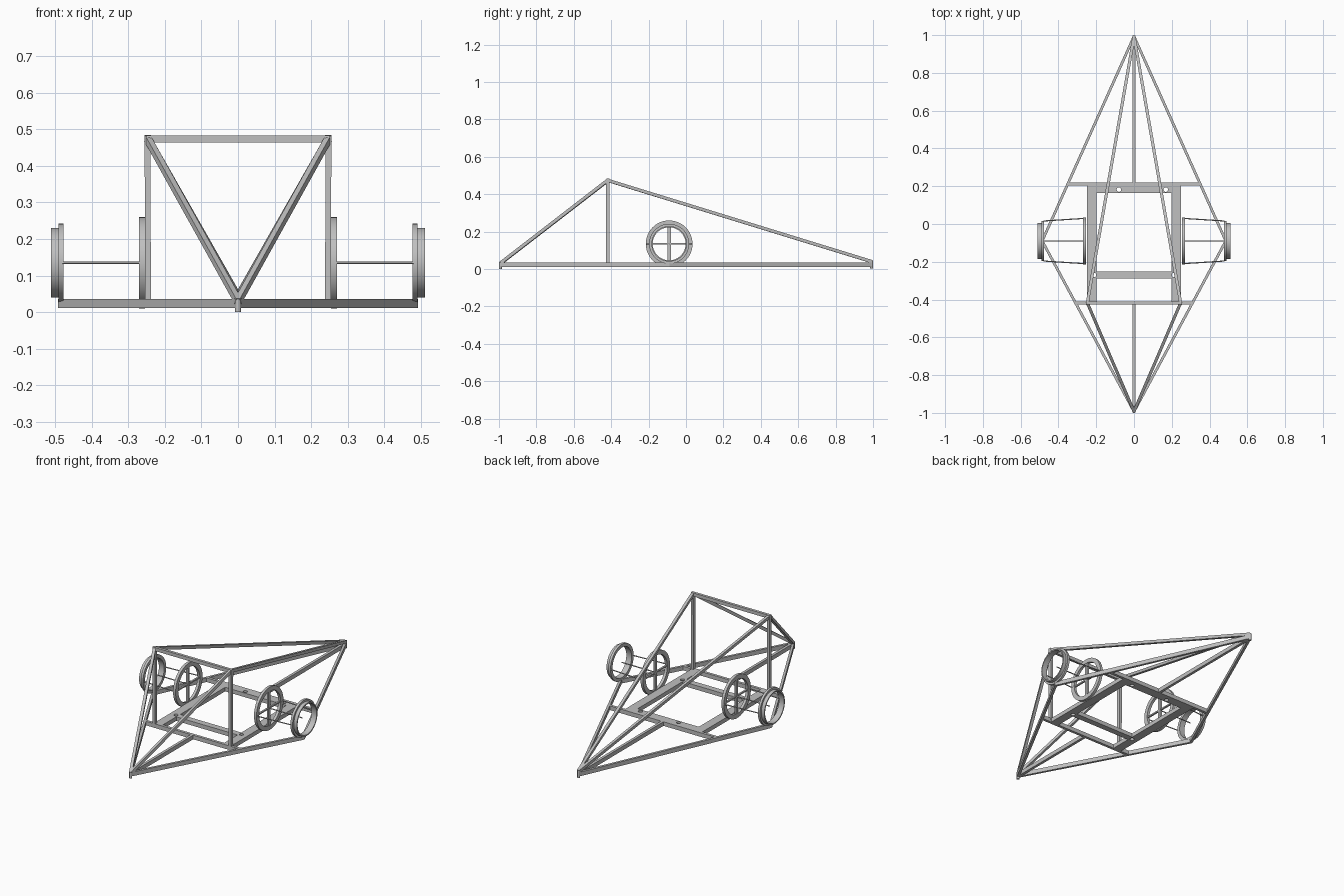
import bpy, bmesh, math
from mathutils import Vector, Matrix

if "Cube" in bpy.data.objects:
    bpy.data.objects.remove(bpy.data.objects["Cube"], do_unlink=True)

GREY = (0.53, 0.53, 0.53, 1)
steel = bpy.data.materials.new("grey_steel")
steel.use_nodes = True
steel.diffuse_color = GREY
steel.node_tree.nodes["Principled BSDF"].inputs["Base Color"].default_value = GREY


def finish(name, bm, smooth=False):
    mesh = bpy.data.meshes.new(name)
    bmesh.ops.recalc_face_normals(bm, faces=bm.faces)
    bm.to_mesh(mesh)
    bm.free()
    mesh.materials.append(steel)
    obj = bpy.data.objects.new(name, mesh)
    bpy.context.collection.objects.link(obj)
    if smooth:
        bpy.ops.object.select_all(action="DESELECT")
        obj.select_set(True)
        bpy.context.view_layer.objects.active = obj
        bpy.ops.object.shade_smooth_by_angle(angle=math.radians(35))
    return obj


def beam(name, start, end, width, height):
    """Rectangular bar between two points, its height kept upright."""
    a, b = Vector(start), Vector(end)
    along = (b - a).normalized()
    guide = Vector((0, 0, 1)) if abs(along.z) < 0.95 else Vector((0, 1, 0))
    side = guide.cross(along).normalized()
    up = along.cross(side)
    frame = Matrix((side * width, along * (b - a).length, up * height)).transposed().to_4x4()
    bm = bmesh.new()
    bmesh.ops.create_cube(bm, size=1, matrix=Matrix.Translation((a + b) / 2) @ frame)
    return finish(name, bm)


def rod(name, start, end, radius):
    a, b = Vector(start), Vector(end)
    turn = (b - a).to_track_quat("Z", "Y").to_matrix().to_4x4()
    bm = bmesh.new()
    bmesh.ops.create_cone(bm, cap_ends=True, segments=12, radius1=radius, radius2=radius,
                          depth=(b - a).length, matrix=Matrix.Translation((a + b) / 2) @ turn)
    return finish(name, bm, True)


def ring(name, profile, centre):
    """Closed (x, radius) profile turned around the x axis."""
    bm = bmesh.new()
    verts = [bm.verts.new((x, 0, r)) for x, r in profile]
    edges = [bm.edges.new((verts[i - 1], verts[i])) for i in range(len(verts))]
    bmesh.ops.spin(bm, geom=verts + edges, cent=(0, 0, 0), axis=(1, 0, 0),
                   angle=math.tau, steps=48, use_merge=True)
    bmesh.ops.remove_doubles(bm, verts=bm.verts, dist=1e-5)
    bmesh.ops.translate(bm, verts=bm.verts, vec=centre)
    return finish(name, bm, True)


def drill(obj, points):
    """Round through-holes in a flat bar."""
    for x, y in points:
        cutter = rod("hole_cutter", (x, y, -0.1), (x, y, 0.1), 0.012)
        cutter.hide_render = True
        cutter.hide_viewport = True
        mod = obj.modifiers.new("hole", "BOOLEAN")
        mod.operation = "DIFFERENCE"
        mod.solver = "EXACT"
        mod.object = cutter


BASE, TALL, TUBE = 0.024, 0.024, 0.016
FRONT, BACK = -0.418, 0.212
HUB_Y, HUB_Z = -0.09, 0.135

# Floor frame
beam("rear_cross_bar", (-0.352, BACK, BASE), (0.352, BACK, BASE), TUBE, TALL)
beam("front_cross_bar", (-0.312, FRONT, BASE), (0.312, FRONT, BASE), TUBE, TALL)
beam("rear_spine", (0, BACK, BASE), (0, 0.99, BASE), TUBE, TALL)
beam("front_spine", (0, -0.99, BASE), (0, FRONT, BASE), TUBE, TALL)
rear_plate = beam("rear_floor_bar", (-0.2, 0.185, BASE), (0.2, 0.185, BASE), 0.042, TALL)
drill(rear_plate, [(-0.08, 0.182), (0.168, 0.182)])
beam("front_floor_bar", (-0.2, -0.27, BASE), (0.2, -0.27, BASE), 0.036, TALL)

# Nose and tail end pins
rod("nose_pin", (0, -0.992, 0), (0, -0.992, 0.036), 0.008)
rod("tail_pin", (0, 0.992, 0.003), (0, 0.992, 0.046), 0.008)

# Roof bar
beam("roof_bar", (-0.255, FRONT, 0.473), (0.255, FRONT, 0.473), TUBE, 0.02)

for s, label in ((1, "left"), (-1, "right")):
    # Outer diamond and floor sides
    corner = (s * 0.486, HUB_Y, BASE)
    beam(label + "_front_rail", (0, -0.993, BASE), corner, 0.014, TALL)
    beam(label + "_rear_rail", (0, 0.993, BASE), corner, 0.014, TALL)
    rod(label + "_rail_corner", (s * 0.485, HUB_Y, BASE - TALL / 2),
        (s * 0.485, HUB_Y, BASE + TALL / 2), 0.007)
    side = beam(label + "_floor_side", (s * 0.224, FRONT, BASE), (s * 0.224, BACK, BASE), 0.052, TALL)
    drill(side, [(s * 0.212, -0.27)])

    # Upright and long struts, joined at a rounded knuckle
    top = (s * 0.247, FRONT, 0.474)
    beam(label + "_upright", (s * 0.246, FRONT, BASE), top, 0.016, 0.02)
    beam(label + "_front_strut", (0, -0.993, 0.03), top, 0.016, 0.017)
    beam(label + "_rear_strut", (0, 0.993, 0.04), top, 0.016, 0.017)
    rod(label + "_roof_knuckle", (s * 0.238, FRONT, 0.474), (s * 0.255, FRONT, 0.474), 0.01)

    # Inner wheel ring with its cross
    hub = (0, HUB_Y, HUB_Z)
    ring(label + "_inner_ring", [(s * x, r) for x, r in
         ((0.254, 0.1), (0.27, 0.1), (0.27, 0.125), (0.254, 0.125))], hub)
    x = s * 0.262
    beam(label + "_ring_post", (x, HUB_Y, HUB_Z - 0.11), (x, HUB_Y, HUB_Z + 0.11), 0.012, 0.018)
    beam(label + "_ring_crossbar", (x, HUB_Y - 0.12, HUB_Z), (x, HUB_Y + 0.12, HUB_Z), 0.01, 0.008)

    # Outer stepped ring
    ring(label + "_outer_ring", [(s * x, r) for x, r in
         ((0.477, 0.088), (0.511, 0.088), (0.511, 0.095), (0.491, 0.095),
          (0.491, 0.107), (0.477, 0.107))], hub)

    # Thin rods joining the rings
    for name, inner, outer in (("front", -0.12, -0.106), ("middle", 0, 0), ("rear", 0.12, 0.106)):
        rod(f"{label}_{name}_rod", (s * 0.258, HUB_Y + inner, HUB_Z),
            (s * 0.48, HUB_Y + outer, HUB_Z), 0.003)
